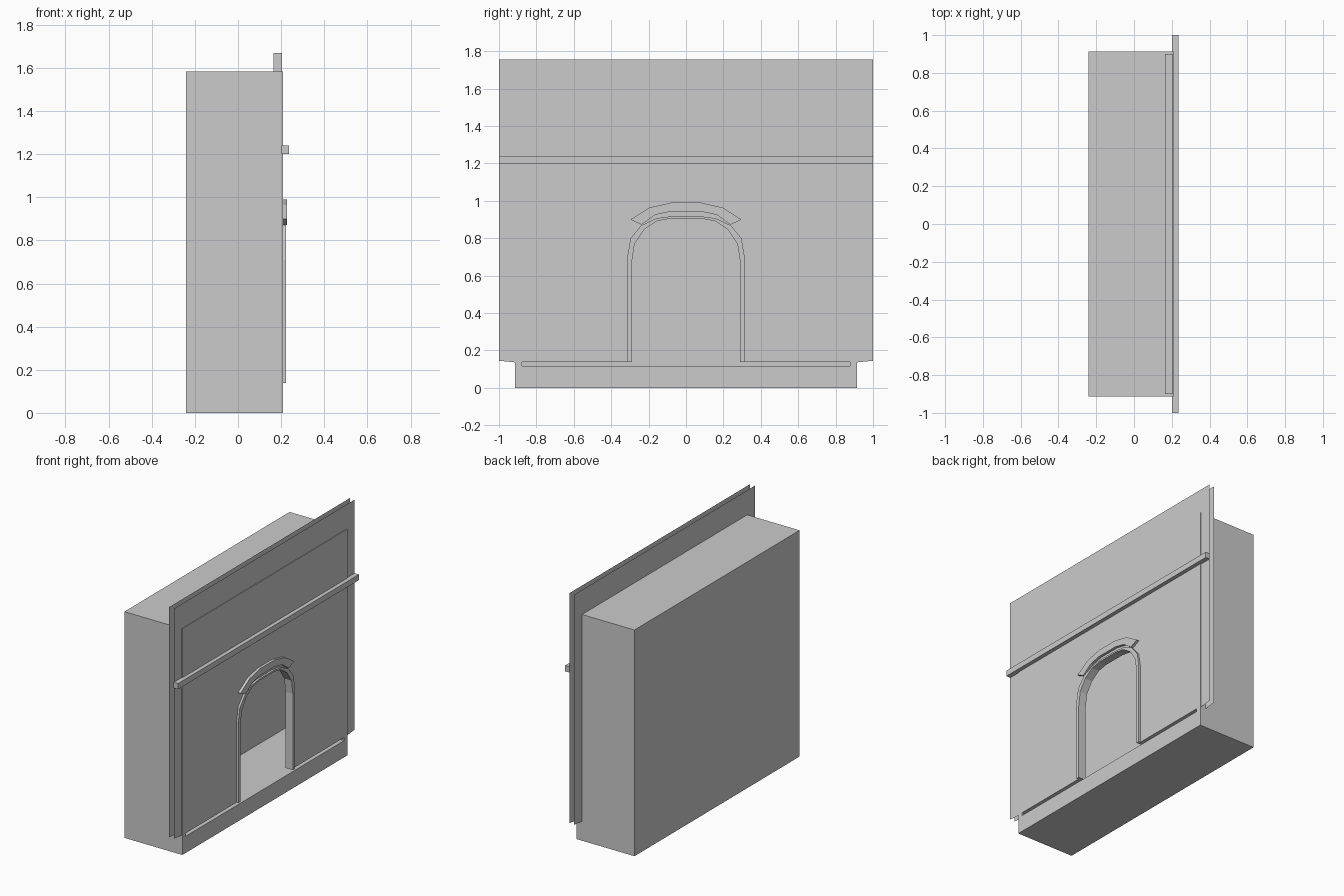
import bpy, bmesh

if "Cube" in bpy.data.objects:
    bpy.data.objects.remove(bpy.data.objects["Cube"])


def finish(name, bm):
    bmesh.ops.recalc_face_normals(bm, faces=bm.faces)
    mesh = bpy.data.meshes.new(name)
    bm.to_mesh(mesh)
    bm.free()
    ob = bpy.data.objects.new(name, mesh)
    bpy.context.collection.objects.link(ob)
    return ob


def prism(name, outline, x0, x1):
    """Extrude a (y, z) outline along x; a flat sheet when x0 == x1."""
    bm = bmesh.new()
    face = bm.faces.new([bm.verts.new((x0, y, z)) for y, z in outline])
    if x1 != x0:
        ext = bmesh.ops.extrude_face_region(bm, geom=[face])
        moved = [v for v in ext["geom"] if isinstance(v, bmesh.types.BMVert)]
        bmesh.ops.translate(bm, verts=moved, vec=(x1 - x0, 0, 0))
    return finish(name, bm)


def block(name, x0, x1, half, z0, z1):
    return prism(name, [(-half, z0), (half, z0), (half, z1), (-half, z1)], x0, x1)


def mirrored(half):
    """Complete a left-half path with its mirror image."""
    return half + [(-y, z) for y, z in reversed(half)]


def cut(target, cutter):
    cutter.hide_render = True
    mod = target.modifiers.new("cut", 'BOOLEAN')
    mod.operation = 'DIFFERENCE'
    mod.solver = 'EXACT'
    mod.object = cutter
    bpy.context.view_layer.objects.active = target
    bpy.ops.object.modifier_apply(modifier=mod.name)
    bpy.data.objects.remove(cutter)


FRONT, SHEET_F, SHEET_B = 0.208, 0.203, 0.165

# Arch half profiles, bottom left to crown
inner = [(-.29, .138), (-.29, .67), (-.275, .77), (-.225, .845), (-.155, .892), (-.08, .905)]
outer = [(-.312, .138), (-.312, .71), (-.296, .80), (-.24, .868), (-.16, .906), (-.08, .917)]

# Hollow firebox with arched opening and a low slot under the front panel
firebox = block("firebox", -.24, FRONT, .913, 0, 1.583)
cut(firebox, block("cavity_cutter", -.205, SHEET_B, .876, .117, 1.548))
cut(firebox, block("slot_cutter", .1, .3, .876, .117, .138))
arch = mirrored([(-.29, .125)] + inner[1:])
cut(firebox, prism("arch_cutter", arch, .1, .3))

# Wall flange: two thin sheets around the box, joined by a filler above it
flange_in = mirrored([(-.90, .135), (-.90, 1.67)])
flange_out = mirrored([(-1, .145), (-1, 1.755)])
for name, x in (("flange_front", SHEET_F), ("flange_back", SHEET_B)):
    prism(name, flange_out + flange_in[::-1], x, x)
block("flange_filler", SHEET_B, SHEET_F, .90, 1.56, 1.67)

# Raised trim around the opening
prism("arch_trim", mirrored(outer) + mirrored(inner)[::-1], .2, .222)

# Pointed hood over the arch
hood_top = mirrored([(-.297, .90), (-.195, .964), (-.08, .99)])
hood_low = mirrored([(-.238, .872), (-.165, .925), (-.08, .943)])
prism("arch_hood", hood_top + hood_low[::-1], .2, .227)

# Mantel shelf
block("mantel_shelf", .202, .236, 1.0, 1.2, 1.24)
